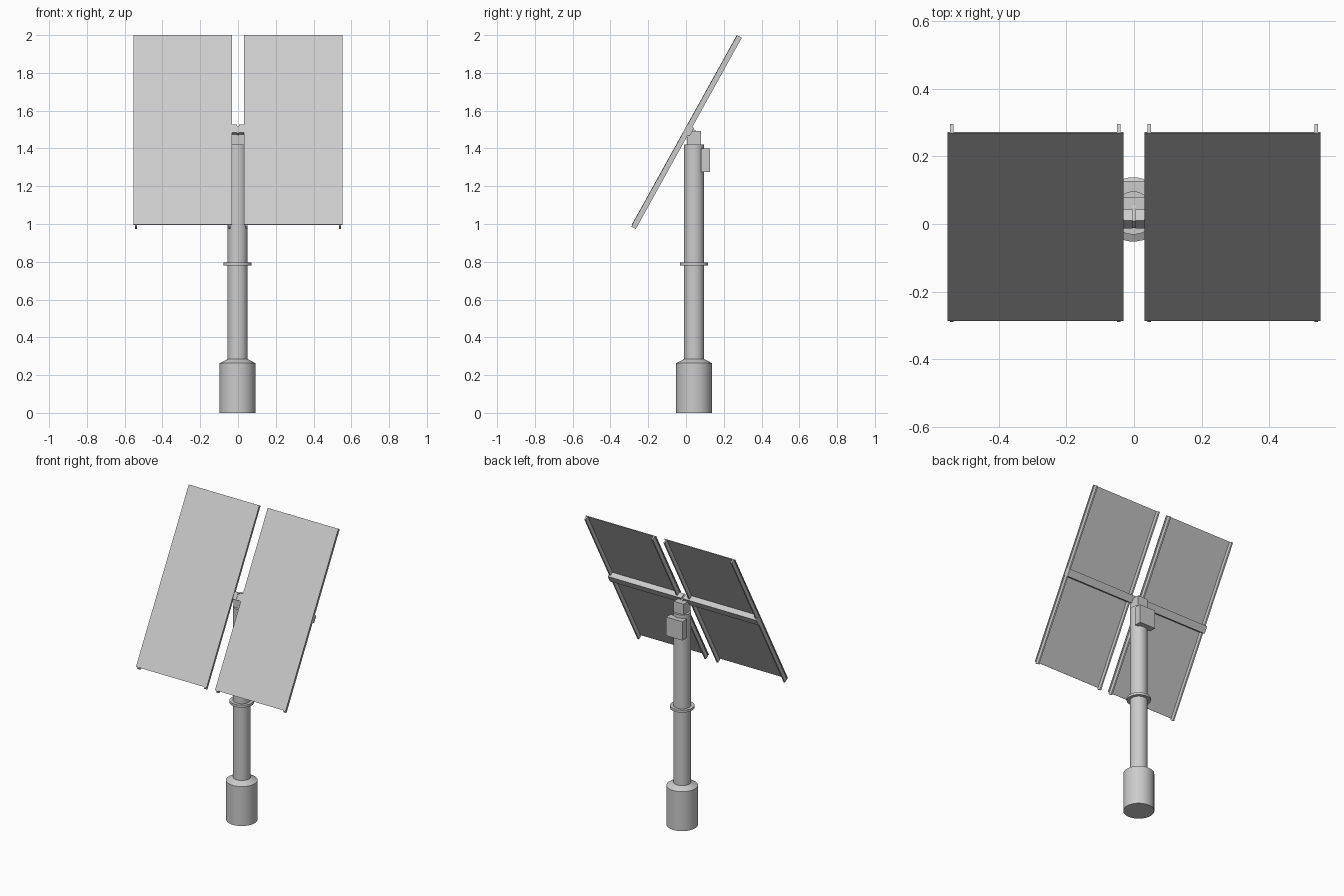
import bpy, bmesh, math
from mathutils import Matrix, Vector

if "Cube" in bpy.data.objects:
    bpy.data.objects.remove(bpy.data.objects["Cube"])

CX, CY = -0.002, 0.043                      # mast axis
TILT = Matrix.Translation((0, -0.009, 1.4985)) @ Matrix.Rotation(math.radians(61), 4, 'X')


def finish(name, bm, matrix=None):
    bmesh.ops.recalc_face_normals(bm, faces=bm.faces)
    mesh = bpy.data.meshes.new(name)
    bm.to_mesh(mesh)
    bm.free()
    obj = bpy.data.objects.new(name, mesh)
    bpy.context.collection.objects.link(obj)
    if matrix:
        obj.matrix_world = matrix
    return obj


def box(name, lo, hi, matrix=None):
    lo, hi = Vector(lo), Vector(hi)
    bm = bmesh.new()
    size = Matrix.Diagonal((*(hi - lo), 1))
    bmesh.ops.create_cube(bm, size=1, matrix=Matrix.Translation((lo + hi) / 2) @ size)
    return finish(name, bm, matrix)


def lathe(name, profile, sides=40):
    bm = bmesh.new()
    rings = [[bm.verts.new((r * math.cos(2 * math.pi * i / sides),
                            r * math.sin(2 * math.pi * i / sides), z))
              for i in range(sides)] for r, z in profile]
    for a, b in zip(rings, rings[1:]):
        for i in range(sides):
            j = (i + 1) % sides
            bm.faces.new((a[i], a[j], b[j], b[i]))
    bm.faces.new(rings[0])
    bm.faces.new(rings[-1])
    obj = finish(name, bm, Matrix.Translation((CX, CY, 0)))
    bpy.ops.object.select_all(action='DESELECT')
    obj.select_set(True)
    bpy.context.view_layer.objects.active = obj
    bpy.ops.object.shade_smooth_by_angle(angle=math.radians(25))
    return obj


# mast: footing with chamfered top, pole, collar
lathe("footing", [(0.095, 0), (0.095, 0.263), (0.055, 0.284)])
lathe("pole", [(0.0535, 0.27), (0.0535, 1.422)])
lathe("collar", [(0.074, 0.78), (0.074, 0.796)])

# drive head and control box on the back of the pole
box("drive_head", (CX - 0.037, 0.006, 1.415), (CX + 0.037, 0.08, 1.493))
box("control_box", (CX - 0.06, 0.08, 1.275), (CX + 0.06, 0.127, 1.40))

# hinge tab between the two cross beams
box("hinge_tab", (-0.006, -0.016, -0.06), (0.006, 0.026, -0.006), TILT)

# two tilted panel wings; local y runs up the slope, local z points out of the front
for side, s in (("left", -1), ("right", 1)):
    def wing(name, x0, x1, y0, y1, z0, z1):
        a, b = sorted((s * x0, s * x1))
        box(f"{name}_{side}", (a, y0, z0), (b, y1, z1), TILT)

    wing("panel", 0.031, 0.552, -0.5735, 0.5735, -0.004, 0)
    for label, x in (("inner", 0.045), ("outer", 0.539)):
        wing(f"{label}_rail", x - 0.005, x + 0.005, -0.584, 0.5735, -0.030, -0.003)
    wing("cross_beam", 0.005, 0.548, -0.015, 0.033, -0.041, -0.0035)
